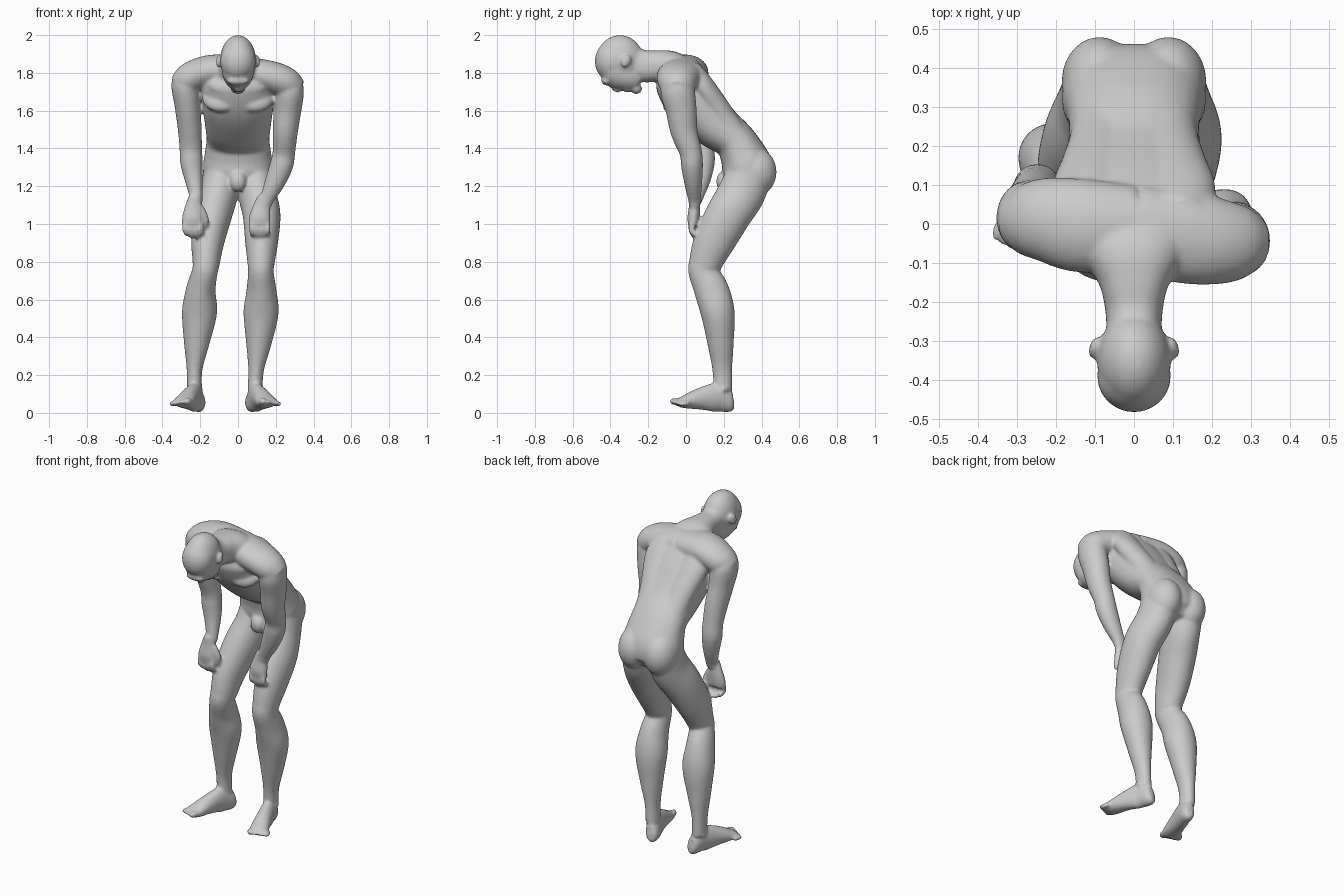
import bpy, bmesh, math
from mathutils import Vector, Matrix, Euler

bm = bmesh.new()


def spline(a, b, c, d, t):
    return 0.5 * (2*b + (c - a)*t + (2*a - 5*b + 4*c - d)*t*t + (3*b - a - 3*c + d)*t**3)


def loft(rows, ref=(1, 0, 0), power=1.0, sides=28, steps=6):
    """Closed tube through rows of x, y, z, half-width along ref, half-depth."""
    n = len(rows)
    pts = []
    for i in range(n - 1):
        q = [rows[max(0, min(n - 1, i + k))] for k in (-1, 0, 1, 2)]
        for s in range(steps):
            pts.append([spline(*v, s / steps) for v in zip(*q)])
    pts.append(list(rows[-1]))
    rings = []
    for i, p in enumerate(pts):
        a, b = pts[max(0, i - 1)], pts[min(len(pts) - 1, i + 1)]
        t = (Vector(b[:3]) - Vector(a[:3])).normalized()
        side = Vector(ref)
        side = (side - t * side.dot(t)).normalized()
        deep = t.cross(side)
        ring = []
        for k in range(sides):
            ang = 2 * math.pi * k / sides
            c, s = math.cos(ang), math.sin(ang)
            c = math.copysign(abs(c) ** power, c)
            s = math.copysign(abs(s) ** power, s)
            ring.append(bm.verts.new(Vector(p[:3]) + side*c*p[3] + deep*s*p[4]))
        rings.append(ring)
    faces = [bm.faces.new(rings[0][::-1]), bm.faces.new(rings[-1])]
    for r0, r1 in zip(rings, rings[1:]):
        for k in range(sides):
            j = (k + 1) % sides
            faces.append(bm.faces.new((r0[k], r0[j], r1[j], r1[k])))
    bmesh.ops.recalc_face_normals(bm, faces=faces)


def ball(loc, size, tilt=0.0, turn=0.0):
    m = Matrix.LocRotScale(Vector(loc), Euler((tilt, 0, turn)), Vector(size))
    bmesh.ops.create_uvsphere(bm, u_segments=24, v_segments=16, radius=1, matrix=m)


# torso and neck
loft([(0, .35, 1.17, .10, .07), (0, .335, 1.22, .17, .12), (0, .325, 1.30, .185, .135),
      (0, .295, 1.38, .175, .12), (0, .25, 1.45, .167, .11), (0, .15, 1.53, .175, .128),
      (0, .045, 1.645, .19, .147), (0, -.03, 1.75, .19, .138), (0, -.085, 1.815, .14, .105),
      (0, -.15, 1.835, .092, .085), (0, -.22, 1.835, .074, .085), (0, -.30, 1.86, .07, .085)],
     power=.88)
# upper chest
ball((0, -.10, 1.735), (.16, .052, .07), -.5)

# skull, face, brow, nose, mouth, chin
ball((0, -.35, 1.87), (.095, .125, .13))
ball((0, -.39, 1.862), (.095, .093, .108))
loft([(0, -.425, 1.835, .07, .075), (0, -.39, 1.825, .085, .094), (0, -.34, 1.80, .082, .092),
      (0, -.285, 1.775, .07, .075), (0, -.245, 1.755, .05, .055)])
ball((0, -.368, 1.718), (.017, .03, .022), -.4)
ball((0, -.315, 1.719), (.036, .03, .022), -.4)
ball((0, -.262, 1.715), (.04, .03, .028))
ball((0, -.425, 1.755), (.06, .025, .02), -.5)

for s in (-1, 1):
    # ears
    ball((s*.102, -.317, 1.862), (.013, .027, .036), -.5, s*.3)
    # chest muscles, buttocks
    ball((s*.085, -.05, 1.665), (.105, .052, .09), -.75)
    ball((s*.088, .365, 1.275), (.098, .115, .13))
    # broad back muscles, from shoulder blade to loin
    loft([(s*.10, .02, 1.81, .09, .065), (s*.115, .085, 1.735, .095, .062),
          (s*.10, .15, 1.635, .087, .067), (s*.085, .21, 1.54, .082, .07),
          (s*.08, .27, 1.44, .082, .08), (s*.085, .32, 1.36, .085, .085)])
# front of the pelvis
ball((0, .20, 1.225), (.045, .04, .055))

# shoulders, reaching out from the spine
for s, y, z in ((-1, .01, 1.80), (1, -.045, 1.775)):
    loft([(0, -.01, 1.805, .11, .085), (s*.13, (y - .02)/2, z + .012, .12, .085),
          (s*.22, y, z - .012, .11, .085), (s*.285, y, z - .045, .09, .077),
          (s*.33, y, z - .065, .055, .05)], ref=(0, 1, 0))

# arms
loft([(-.265, .01, 1.80, .06, .06), (-.277, .015, 1.74, .076, .09), (-.268, .035, 1.63, .068, .082),
      (-.257, .065, 1.52, .064, .072), (-.25, .09, 1.41, .06, .058), (-.247, .095, 1.33, .06, .058),
      (-.235, .085, 1.24, .049, .047), (-.222, .062, 1.15, .036, .034), (-.222, .055, 1.12, .037, .03)])
loft([(.265, -.045, 1.78, .06, .06), (.272, -.045, 1.71, .077, .09), (.262, -.025, 1.60, .073, .082),
      (.25, -.01, 1.49, .067, .072), (.243, .025, 1.38, .06, .06), (.23, .032, 1.31, .062, .058),
      (.195, .038, 1.22, .054, .048), (.152, .045, 1.13, .038, .034), (.142, .045, 1.10, .038, .03)])

# hands: palm, four curled fingers, thumb
for x, lean, s in ((-.23, -.01, -1), (.135, -.02, 1)):
    y = .045
    loft([(x, y, 1.15, .03, .028), (x + lean*.5, y, 1.09, .047, .03),
          (x + lean, y - .006, 1.03, .058, .032), (x + lean, y - .006, .99, .055, .026)])
    for k in range(4):
        fx = x + lean - .042 + .028*k
        low = .93 + .012*abs(k - 1.5)
        loft([(fx, y - .01, 1.01, .015, .017), (fx, y - .016, .97, .015, .017),
              (fx*.98 + .004, y + .002, low, .013, .015), (fx*.98 + .004, y + .025, low + .003, .011, .011)],
             sides=12)
    loft([(x - s*.03, y, 1.09, .018, .02), (x - s*.058, y + .005, 1.03, .018, .019),
          (x - s*.053, y + .015, .975, .014, .014)], sides=12)

# legs: knee, calf and ankle x differ per side, depth is shared
side_x = {-1: (-.09, -.10, -.132, -.16, -.168, -.176, -.197, -.204, -.219, -.23, -.23),
          1: (.09, .10, .125, .125, .122, .121, .124, .122, .11, .096, .09)}
shape = [(.335, 1.27, .095, .12), (.295, 1.165, .10, .125), (.225, 1.05, .10, .12),
         (.15, .91, .088, .11), (.105, .80, .073, .09), (.093, .745, .068, .08),
         (.135, .65, .079, .092), (.168, .53, .093, .09), (.183, .37, .068, .07),
         (.192, .23, .042, .053), (.195, .12, .04, .05)]
for s in (-1, 1):
    loft([(x, *row) for x, row in zip(side_x[s], shape)])
    # kneecap and ankle bones
    ball((side_x[s][5], .052, .765), (.048, .038, .065))
    ball((side_x[s][9], .20, .125), (.045, .024, .024))
    # foot, turned outward
    hx = -.208 if s < 0 else .073
    loft([(hx - s*.006, .252, .05, .02, .03), (hx, .23, .052, .038, .052),
          (hx + s*.022, .165, .08, .043, .077), (hx + s*.05, .08, .075, .048, .06),
          (hx + s*.075, .0, .06, .055, .037), (hx + s*.088, -.04, .055, .054, .023)])
    # toes, big toe on the inner side
    for k in range(5):
        r = .02 if k == 0 else .014
        ball((hx + s*(.056 + .0195*k + (.006 if k else 0)), -.056 + .011*k, .06 - .003*k),
             (r, .035, r*.95), 0, s*.3)

# fuse all parts into one smooth skin
mesh = bpy.data.meshes.new("body")
bm.to_mesh(mesh)
bm.free()
body = bpy.data.objects.new("body", mesh)
bpy.context.collection.objects.link(body)
skin = body.modifiers.new("fuse", 'REMESH')
skin.mode = 'VOXEL'
skin.voxel_size = .0075
skin.use_smooth_shade = True
soft = body.modifiers.new("soften", 'SMOOTH')
soft.factor = .5
soft.iterations = 12
